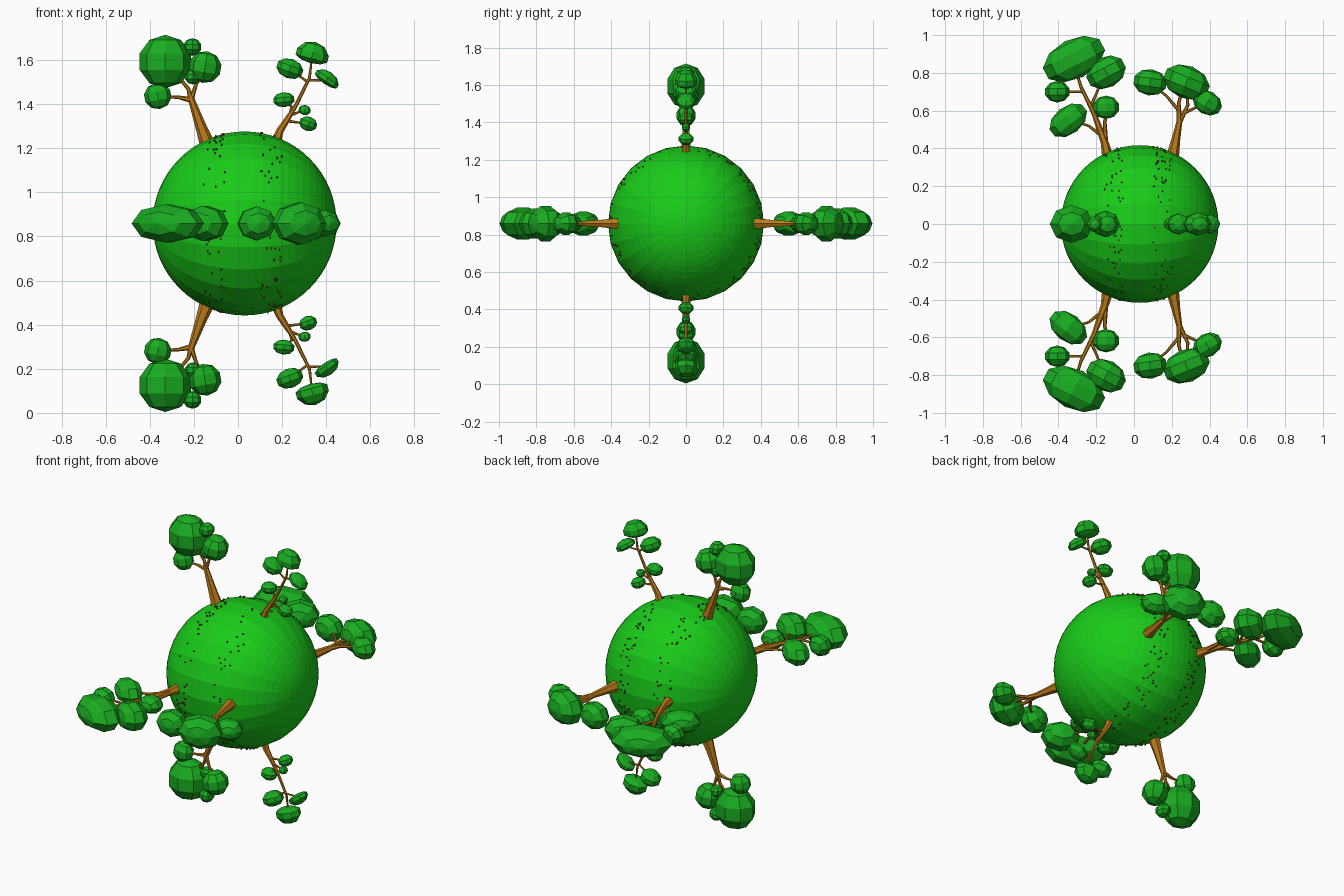
import bpy, bmesh, random
from math import radians, sin, cos, pi, sqrt
from mathutils import Matrix, Vector

random.seed(4)
CENTRE = Vector((0, 0, 0.859))
R = 0.417


def material(name, rgb):
    m = bpy.data.materials.new(name)
    m.diffuse_color = (*rgb, 1)
    return m


GRASS = material("grass", (0.01, 0.60, 0.01))
LEAF = material("leaf", (0.01, 0.42, 0.015))
BARK = material("bark", (0.50, 0.20, 0.01))
SOIL = material("soil", (0.12, 0.05, 0.01))


def add_object(name, bm, mat, matrix=Matrix()):
    me = bpy.data.meshes.new(name)
    bm.to_mesh(me)
    bm.free()
    me.materials.append(mat)
    ob = bpy.data.objects.new(name, me)
    bpy.context.collection.objects.link(ob)
    ob.matrix_world = matrix
    return ob


def foliage(name, blobs, place):
    # blob: x, height from globe centre, half width, half height, half depth, tilt, flat underside
    bm = bmesh.new()
    for x, h, rx, rh, rd, tilt, flat in blobs:
        new = bmesh.ops.create_uvsphere(bm, u_segments=8, v_segments=5, radius=1)["verts"]
        if flat:
            for v in new:
                if v.co.z < 0:
                    v.co.z *= 0.45
        m = (Matrix.Translation((x, 0, h)) @ Matrix.Rotation(radians(-tilt), 4, 'Y')
             @ Matrix.Diagonal((rx / 0.951, rd / 0.951, rh, 1)))
        bmesh.ops.transform(bm, matrix=m, verts=new)
    add_object(name, bm, LEAF, place)


def branches(name, paths, place):
    # each path is a tapered six-sided limb: points of x, height, radius
    bm = bmesh.new()
    for path in paths:
        rings = []
        for i, (x, h, r) in enumerate(path):
            a, b = path[max(i - 1, 0)], path[min(i + 1, len(path) - 1)]
            d = Vector((b[0] - a[0], 0, b[1] - a[1])).normalized()
            side = Vector((d.z, 0, -d.x))
            rings.append([bm.verts.new(Vector((x, 0, h)) + side * r * cos(k * pi / 3)
                                       + Vector((0, r * sin(k * pi / 3), 0))) for k in range(6)])
        for lo, hi in zip(rings, rings[1:]):
            for k in range(6):
                bm.faces.new((lo[k], lo[(k + 1) % 6], hi[(k + 1) % 6], hi[k]))
        bm.faces.new(rings[0])
        bm.faces.new(rings[-1])
    bmesh.ops.recalc_face_normals(bm, faces=bm.faces)
    add_object(name, bm, BARK, place)


# Globe, poles along x
bm = bmesh.new()
bmesh.ops.create_uvsphere(bm, u_segments=24, v_segments=32, radius=R)
add_object("grass_globe", bm, GRASS,
           Matrix.Translation(CENTRE + Vector((0.03, 0, 0))) @ Matrix.Rotation(pi / 2, 4, 'Y'))

# Tiny specks in two bands round the globe
bm = bmesh.new()
for i in range(240):
    x = random.uniform(-0.19, -0.09) if i % 2 else random.uniform(0.07, 0.17)
    a = random.uniform(0, 2 * pi)
    q = sqrt(R * R - x * x) + 0.001
    bmesh.ops.create_cube(bm, size=0.007, matrix=Matrix.Translation(
        (x + 0.03, q * cos(a), q * sin(a))) @ Matrix.Rotation(a, 4, 'X'))
add_object("soil_specks", bm, SOIL, Matrix.Translation(CENTRE))

# Tree kinds
round_tree = (
    [(-0.330, 0.734, 0.116, 0.121, 0.10, 0, 0), (-0.150, 0.709, 0.072, 0.073, 0.07, -10, 0),
     (-0.207, 0.800, 0.040, 0.040, 0.045, 0, 0), (-0.364, 0.578, 0.060, 0.060, 0.05, 10, 0),
     (-0.205, 0.665, 0.035, 0.035, 0.04, 0, 0)],
    [[(-0.135, 0.35, 0.036), (-0.165, 0.43, 0.026), (-0.215, 0.572, 0.014)],
     [(-0.212, 0.56, 0.014), (-0.27, 0.572, 0.008), (-0.34, 0.575, 0.005)],
     [(-0.213, 0.56, 0.013), (-0.225, 0.61, 0.009), (-0.29, 0.69, 0.006)],
     [(-0.213, 0.56, 0.012), (-0.19, 0.63, 0.008), (-0.15, 0.70, 0.005)]])
thin_tree = (
    [(0.335, 0.757, 0.074, 0.068, 0.06, -15, 1), (0.235, 0.702, 0.060, 0.045, 0.055, -20, 0),
     (0.400, 0.650, 0.060, 0.042, 0.05, -35, 1), (0.208, 0.561, 0.047, 0.034, 0.04, 5, 0),
     (0.302, 0.514, 0.027, 0.023, 0.022, -10, 0), (0.318, 0.452, 0.040, 0.033, 0.04, -20, 0)],
    [[(0.165, 0.35, 0.026), (0.19, 0.42, 0.017), (0.26, 0.53, 0.009), (0.324, 0.66, 0.007),
      (0.335, 0.75, 0.004)],
     [(0.318, 0.64, 0.006), (0.235, 0.70, 0.004)], [(0.322, 0.65, 0.006), (0.40, 0.648, 0.004)],
     [(0.235, 0.49, 0.008), (0.243, 0.53, 0.006), (0.208, 0.56, 0.004)],
     [(0.235, 0.49, 0.007), (0.302, 0.514, 0.004)], [(0.22, 0.465, 0.007), (0.318, 0.452, 0.004)]])
wide_tree = (
    [(-0.318, 0.873, 0.168, 0.106, 0.086, 27, 0), (-0.148, 0.803, 0.105, 0.083, 0.080, 28, 0),
     (-0.406, 0.700, 0.064, 0.057, 0.06, 0, 0), (-0.348, 0.549, 0.108, 0.074, 0.065, 38, 0),
     (-0.148, 0.618, 0.068, 0.062, 0.05, 0, 0)],
    [[(-0.140, 0.36, 0.030), (-0.155, 0.43, 0.021), (-0.21, 0.58, 0.013), (-0.28, 0.724, 0.009),
      (-0.32, 0.85, 0.005)],
     [(-0.27, 0.70, 0.008), (-0.40, 0.70, 0.005)], [(-0.23, 0.62, 0.009), (-0.16, 0.78, 0.005)],
     [(-0.175, 0.47, 0.010), (-0.24, 0.52, 0.007), (-0.34, 0.55, 0.005)],
     [(-0.150, 0.40, 0.016), (-0.155, 0.54, 0.010), (-0.137, 0.62, 0.005)]])
crown_tree = (
    [(0.085, 0.750, 0.086, 0.070, 0.077, -8, 0), (0.278, 0.751, 0.122, 0.088, 0.095, -22, 0),
     (0.388, 0.642, 0.078, 0.063, 0.06, -30, 0)],
    [[(0.205, 0.36, 0.034), (0.222, 0.45, 0.023), (0.24, 0.54, 0.016), (0.237, 0.64, 0.010),
      (0.26, 0.74, 0.005)],
     [(0.238, 0.53, 0.014), (0.285, 0.63, 0.009), (0.28, 0.72, 0.005)],
     [(0.27, 0.59, 0.009), (0.38, 0.64, 0.005)],
     [(0.238, 0.60, 0.010), (0.17, 0.68, 0.007), (0.09, 0.74, 0.005)]])

# Plant trees on the top, bottom, front and back of the globe
trees = {"round_tree": (round_tree, ((0, "top"), (180, "bottom"))),
         "thin_tree": (thin_tree, ((0, "top"), (180, "bottom"))),
         "wide_tree": (wide_tree, ((90, "front"), (-90, "back"))),
         "crown_tree": (crown_tree, ((90, "front"), (-90, "back")))}
for name, ((blobs, paths), spots) in trees.items():
    for angle, spot in spots:
        place = Matrix.Translation(CENTRE) @ Matrix.Rotation(radians(angle), 4, 'X')
        foliage(f"{name}_leaves_{spot}", blobs, place)
        branches(f"{name}_trunk_{spot}", paths, place)
